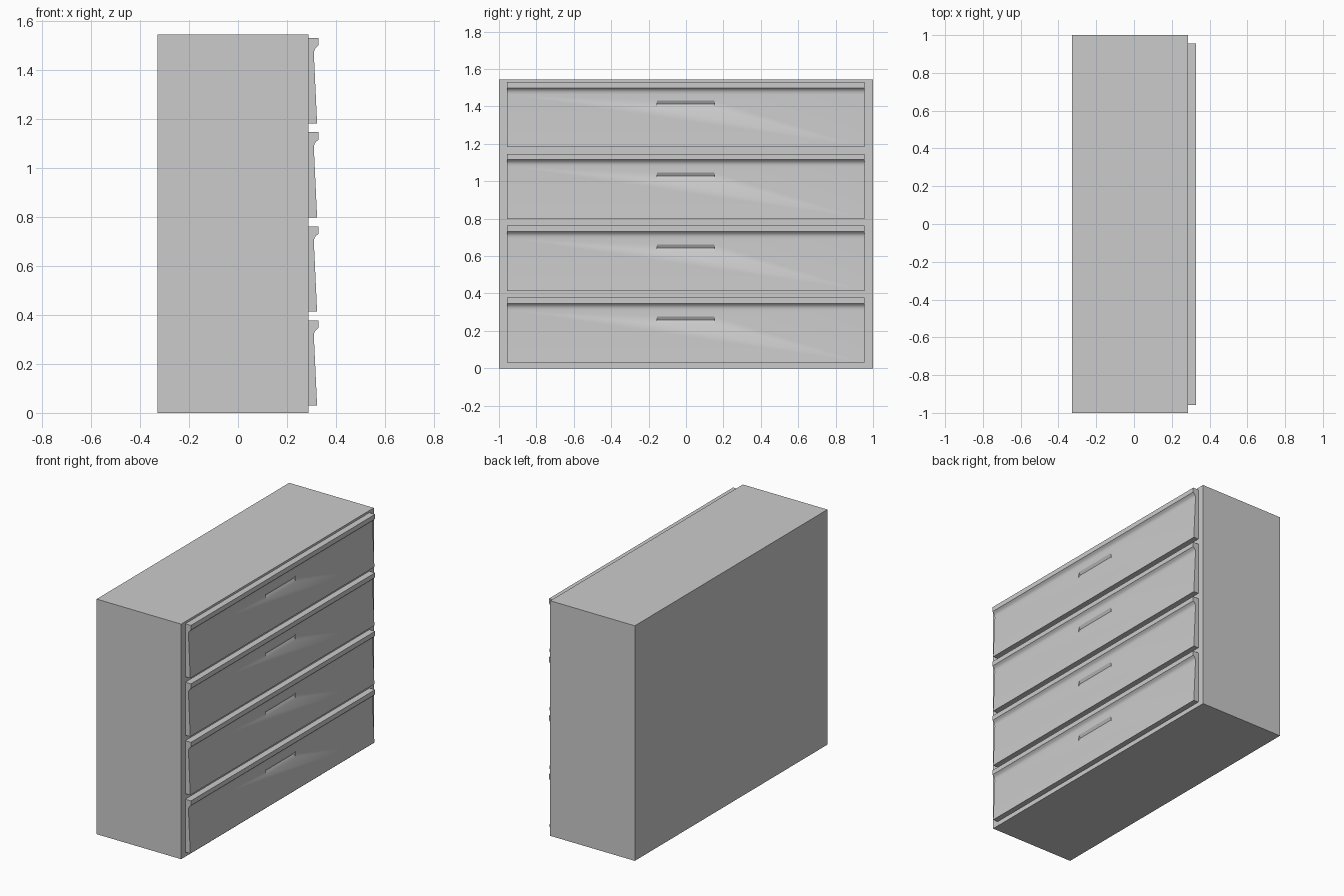
import bpy, bmesh
from math import radians

if "Cube" in bpy.data.objects:
    bpy.data.objects.remove(bpy.data.objects["Cube"])


def prism(name, profile, y0, y1):
    """Extrude an (x, z) profile along y."""
    bm = bmesh.new()
    face = bm.faces.new([bm.verts.new((x, y0, z)) for x, z in profile])
    ext = bmesh.ops.extrude_face_region(bm, geom=[face])
    verts = [v for v in ext["geom"] if isinstance(v, bmesh.types.BMVert)]
    bmesh.ops.translate(bm, verts=verts, vec=(0, y1 - y0, 0))
    bmesh.ops.recalc_face_normals(bm, faces=bm.faces)
    mesh = bpy.data.meshes.new(name)
    bm.to_mesh(mesh)
    bm.free()
    obj = bpy.data.objects.new(name, mesh)
    bpy.context.collection.objects.link(obj)
    return obj


# Cabinet body
prism("cabinet_body", [(-0.328, 0), (0.287, 0), (0.287, 1.545), (-0.328, 1.545)], -1, 1)

# Drawer front: overhanging lip, curved underside, face sloping outwards to the bottom
drawer_profile = [(0.287, 0), (0.323, 0), (0.310, 0.280), (0.3105, 0.292),
                  (0.313, 0.301), (0.318, 0.308), (0.328, 0.317),
                  (0.328, 0.348), (0.287, 0.348)]
# Finger slot: slanted ceiling over a nearly upright back
slot_profile = [(0.3140, 0.207), (0.301, 0.229), (0.3121, 0.249), (0.34, 0.249), (0.34, 0.207)]

for i in range(4):
    z = 0.03 + i * 0.3843
    drawer = prism(f"drawer_front_{i + 1}", [(x, z + h) for x, h in drawer_profile], -0.957, 0.955)
    cutter = prism(f"slot_cutter_{i + 1}", [(x, z + h) for x, h in slot_profile], -0.154, 0.152)
    cut = drawer.modifiers.new("finger_slot", "BOOLEAN")
    cut.operation = "DIFFERENCE"
    cut.solver = "EXACT"
    cut.object = cutter
    bpy.ops.object.select_all(action="DESELECT")
    drawer.select_set(True)
    bpy.context.view_layer.objects.active = drawer
    bpy.ops.object.modifier_apply(modifier=cut.name)
    bpy.data.objects.remove(cutter)
    bpy.ops.object.shade_smooth_by_angle(angle=radians(30))
